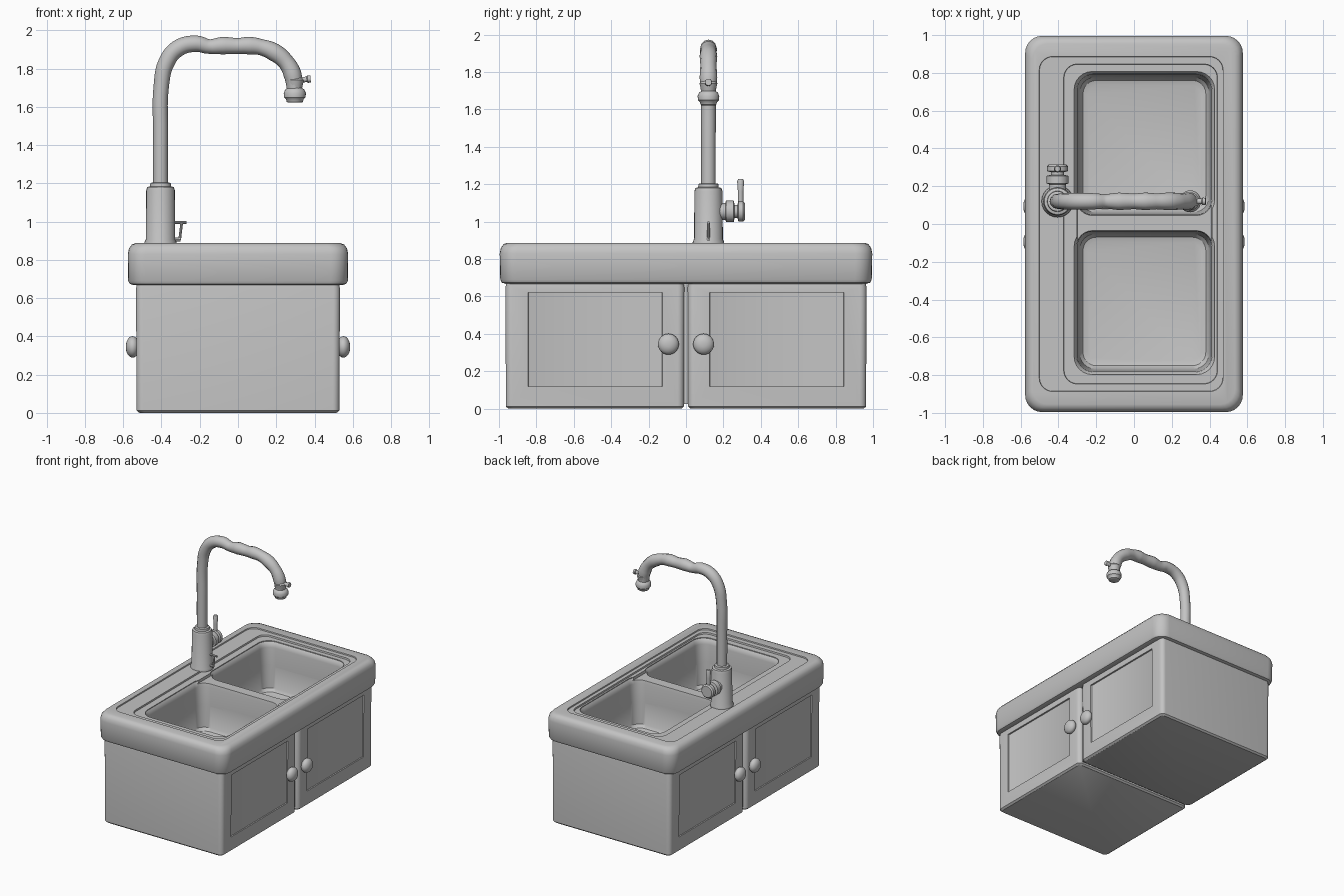
import bpy, bmesh
from math import pi, cos, sin
from mathutils import Vector

if "Cube" in bpy.data.objects:
    bpy.data.objects.remove(bpy.data.objects["Cube"], do_unlink=True)

grey = bpy.data.materials.new("plain grey")
grey.use_nodes = True
COLOUR = (0.55, 0.55, 0.55, 1)
grey.diffuse_color = COLOUR
grey.node_tree.nodes["Principled BSDF"].inputs["Base Color"].default_value = COLOUR


def smooth(ob, angle=0.6):
    bpy.ops.object.select_all(action="DESELECT")
    ob.select_set(True)
    bpy.context.view_layer.objects.active = ob
    bpy.ops.object.shade_smooth_by_angle(angle=angle)


def finish(name, bm):
    bmesh.ops.recalc_face_normals(bm, faces=bm.faces)
    me = bpy.data.meshes.new(name)
    bm.to_mesh(me)
    bm.free()
    me.materials.append(grey)
    ob = bpy.data.objects.new(name, me)
    bpy.context.collection.objects.link(ob)
    smooth(ob)
    return ob


def skin(name, loops):
    """Closed solid through a stack of point loops."""
    bm = bmesh.new()
    rings = [[bm.verts.new(p) for p in loop] for loop in loops]
    n = len(rings[0])
    for a, b in zip(rings, rings[1:]):
        for i in range(n):
            j = (i + 1) % n
            bm.faces.new((a[i], a[j], b[j], b[i]))
    bm.faces.new(rings[0][::-1])
    bm.faces.new(rings[-1])
    return finish(name, bm)


def loft(name, x, y, rings, steps=6):
    """Rounded rectangles, each (half x, half y, corner radius, z)."""
    loops = []
    for hx, hy, r, z in rings:
        loop = []
        for k, (sx, sy) in enumerate(((1, 1), (-1, 1), (-1, -1), (1, -1))):
            for i in range(steps + 1):
                a = (k + i / steps) * pi / 2
                loop.append((x + sx * (hx - r) + r * cos(a), y + sy * (hy - r) + r * sin(a), z))
        loops.append(loop)
    return skin(name, loops)


def lathe(name, base, axis, profile, n=24):
    """Round part, profile of (radius, distance along axis)."""
    turn = Vector(axis).to_track_quat("Z", "Y")
    base = Vector(base)
    ring = [2 * pi * i / n for i in range(n)]
    return skin(name, [[base + turn @ Vector((r * cos(a), r * sin(a), h)) for a in ring]
                       for r, h in profile])


def cut(ob, cutter):
    cutter.hide_render = True
    mod = ob.modifiers.new("cut", "BOOLEAN")
    mod.operation, mod.solver, mod.object = "DIFFERENCE", "EXACT", cutter
    bpy.ops.object.select_all(action="DESELECT")
    ob.select_set(True)
    bpy.context.view_layer.objects.active = ob
    bpy.ops.object.modifier_apply(modifier=mod.name)
    bpy.data.objects.remove(cutter, do_unlink=True)
    smooth(ob)


def basin_cutter(y):
    return loft("basin_cutter", 0.055, y, [
        (0.30, 0.315, 0.05, 0.47), (0.325, 0.34, 0.07, 0.477), (0.342, 0.357, 0.08, 0.50),
        (0.355, 0.37, 0.08, 0.82), (0.36, 0.375, 0.085, 0.845), (0.372, 0.387, 0.095, 0.86),
        (0.372, 0.387, 0.095, 0.95)])


BASINS = {1: 0.42, -1: -0.41}

# Countertop with stepped rim and two basins
top = loft("countertop", 0, 0, [
    (0.545, 0.965, 0.07, 0.668), (0.565, 0.985, 0.085, 0.674), (0.574, 0.993, 0.09, 0.69),
    (0.576, 0.996, 0.09, 0.83), (0.57, 0.99, 0.09, 0.86), (0.555, 0.975, 0.09, 0.88),
    (0.535, 0.955, 0.08, 0.887)])
cut(top, loft("ledge_cutter", -0.015, 0, [(0.485, 0.885, 0.07, 0.878), (0.50, 0.90, 0.08, 0.95)]))
cut(top, loft("recess_cutter", 0.035, 0, [(0.405, 0.845, 0.07, 0.866), (0.42, 0.86, 0.08, 0.95)]))
cut(top, loft("divider_cutter", 0.055, 0.005, [(0.355, 0.785, 0.08, 0.845), (0.37, 0.80, 0.09, 0.95)]))
for y in BASINS.values():
    cut(top, basin_cutter(y))

# Two cabinets with recessed door panels on both long sides
for s, side in ((1, "left"), (-1, "right")):
    cab = loft(side + "_cabinet", 0, s * 0.487, [
        (0.515, 0.463, 0.03, 0), (0.53, 0.476, 0.035, 0.012),
        (0.533, 0.478, 0.035, 0.65), (0.525, 0.47, 0.03, 0.69)])
    cut(cab, basin_cutter(BASINS[s]))
    for e in (1, -1):
        panel = loft("panel_cutter", e * 0.56, s * 0.485, [
            (0.04, 0.36, 0.01, 0.12), (0.04, 0.36, 0.01, 0.62)], 2)
        cut(cab, panel)
        # Door knob on a short stem
        sphere = [(max(0.056 * sin(t * pi / 12), 0.001), 0.028 - 0.036 * cos(t * pi / 12))
                  for t in range(1, 12)]
        lathe(f"{side}_knob_{'left' if e > 0 else 'right'}", (e * 0.523, s * 0.094, 0.345),
              (e, 0, 0), [(0.025, -0.02)] + sphere)
loft("cabinet_core", 0, 0, [(0.50, 0.022, 0.005, 0.025), (0.50, 0.022, 0.005, 0.69)], 2)

# Faucet base
FX, FY = -0.405, 0.12
lathe("faucet_base", (FX, FY, 0.872), (0, 0, 1), [
    (0.085, 0), (0.084, 0.02), (0.077, 0.035), (0.075, 0.29), (0.07, 0.308), (0.055, 0.312),
    (0.053, 0.33), (0.03, 0.335)])

# Lumpy bent spout
path = [(-0.405, 1.17, 0.95), (-0.405, 1.45, 0.95), (-0.4, 1.72, 0.98), (-0.375, 1.83, 1.05),
        (-0.315, 1.905, 1.08), (-0.22, 1.93, 1.05), (-0.15, 1.915, 0.92), (-0.08, 1.92, 1.12),
        (0, 1.918, 1.0), (0.06, 1.92, 1.13), (0.12, 1.912, 1.02), (0.19, 1.885, 1.15),
        (0.25, 1.835, 1.05), (0.285, 1.77, 1.15), (0.297, 1.68, 0.95)]
cu = bpy.data.curves.new("spout", "CURVE")
cu.dimensions = "3D"
cu.bevel_depth, cu.bevel_resolution, cu.use_fill_caps = 0.041, 4, True
cu.resolution_u = 5
sp = cu.splines.new("BEZIER")
sp.bezier_points.add(len(path) - 1)
for p, (x, z, r) in zip(sp.bezier_points, path):
    p.co = (x, FY, z)
    p.radius = r
    p.handle_left_type = p.handle_right_type = "AUTO"
sp.use_smooth = True
cu.materials.append(grey)
bpy.context.collection.objects.link(bpy.data.objects.new("spout", cu))

# Nozzle with small tab
lathe("nozzle", (0.297, FY, 0), (0, 0, 1), [
    (0.036, 1.622), (0.042, 1.626), (0.046, 1.64), (0.056, 1.65), (0.058, 1.672),
    (0.05, 1.69), (0.038, 1.698), (0.042, 1.715), (0.048, 1.74), (0.035, 1.755)])
lathe("nozzle_tab", (0.3, FY, 1.738), (1, 0, 0.1), [
    (0.016, 0), (0.014, 0.06), (0.02, 0.064), (0.018, 0.08)], 12)

# Side handle with upright lever
lathe("handle_stem", (FX, FY, 1.055), (0, 1, 0), [
    (0.045, 0.04), (0.045, 0.09), (0.058, 0.095), (0.058, 0.135), (0.035, 0.14), (0.035, 0.155),
    (0.055, 0.16), (0.055, 0.185), (0.045, 0.195)])
lathe("handle_lever", (FX, FY + 0.172, 1.04), (0, 0, 1), [
    (0.014, 0), (0.015, 0.12), (0.019, 0.175), (0.014, 0.187)], 14)

# Thin clip beside the base
lathe("clip_upright", (-0.305, FY, 0.905), (0.12, 0, 1), [(0.007, 0), (0.007, 0.09)], 8)
lathe("clip_arm", (-0.35, FY, 0.995), (1, 0, 0), [(0.008, 0), (0.008, 0.08)], 8)
lathe("clip_foot", (-0.36, FY, 0.907), (1, 0, 0), [(0.01, 0), (0.01, 0.06)], 8)
